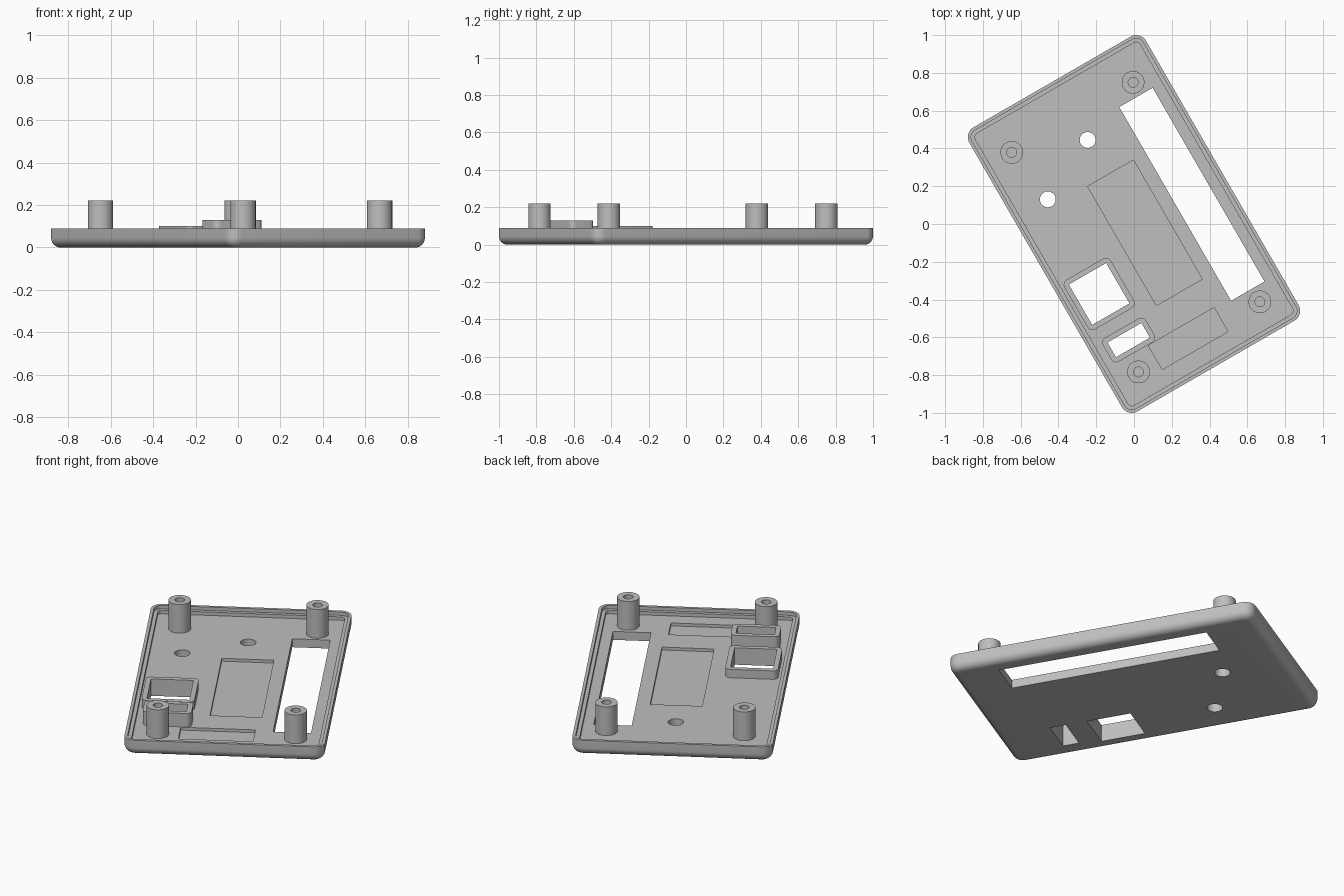
import bpy, bmesh, math
from mathutils import Matrix

if "Cube" in bpy.data.objects:
    bpy.data.objects.remove(bpy.data.objects["Cube"])

TURN = Matrix.Rotation(math.radians(30), 4, 'Z')   # the case sits turned on the ground
FLOOR, RIM = 0.05, 0.09
A, B, R = 0.54, 0.868, 0.06                        # half width, half length, corner radius

grey = bpy.data.materials.new("grey plastic")
grey.diffuse_color = (0.52, 0.52, 0.52, 1)
grey.use_nodes = True
grey.node_tree.nodes["Principled BSDF"].inputs["Base Color"].default_value = grey.diffuse_color


def ring(u0, u1, v0, v1, r, z, steps=8):
    """Rounded rectangle outline at height z (steps=0 gives square corners)."""
    pts = []
    for k, (u, v) in enumerate([(u1 - r, v1 - r), (u0 + r, v1 - r), (u0 + r, v0 + r), (u1 - r, v0 + r)]):
        for i in range(steps + 1):
            a = math.radians(90) * (k + (i / steps if steps else 0))
            pts.append((u + r * math.cos(a), v + r * math.sin(a), z))
    return pts


def circle(u, v, r, z, n=40):
    return [(u + r * math.cos(math.tau * i / n), v + r * math.sin(math.tau * i / n), z) for i in range(n)]


def case_ring(inset, z):
    return ring(-A + inset, A - inset, -B + inset, B - inset, max(R - inset, 0.008), z)


def loft(bm, rings, caps=True):
    """Skin a stack of matching outlines, optionally closing both ends."""
    rows = [[bm.verts.new(p) for p in r] for r in rings]
    for lo, hi in zip(rows, rows[1:]):
        n = len(lo)
        for i in range(n):
            bm.faces.new((lo[i], lo[(i + 1) % n], hi[(i + 1) % n], hi[i]))
    if caps:
        bm.faces.new(rows[0][::-1])
        bm.faces.new(rows[-1])


def finish(bm, name, recalc=True):
    if recalc:
        bmesh.ops.recalc_face_normals(bm, faces=bm.faces)
    bm.transform(TURN)
    mesh = bpy.data.meshes.new(name)
    bm.to_mesh(mesh)
    bm.free()
    mesh.materials.append(grey)
    ob = bpy.data.objects.new(name, mesh)
    bpy.context.collection.objects.link(ob)
    return ob


def smooth(ob):
    bpy.ops.object.select_all(action='DESELECT')
    ob.select_set(True)
    bpy.context.view_layer.objects.active = ob
    bpy.ops.object.shade_smooth_by_angle(angle=math.radians(32))


# Tray shell: rounded underside, outer wall, stepped rim, floor
F = 0.045
rings = []
for i in range(9):
    a = math.radians(90) * i / 8
    rings.append(case_ring(F * (1 - math.sin(a)), F * (1 - math.cos(a))))
rings += [case_ring(0, RIM), case_ring(0.017, RIM), case_ring(0.017, 0.07),
          case_ring(0.037, 0.07), case_ring(0.037, FLOOR)]
bm = bmesh.new()
loft(bm, rings)
shell = finish(bm, "tray_shell")

# Openings and shallow pockets: u0, u1, v0, v1, bottom
BIG = (-0.459, -0.231, -0.352, -0.105)
SMALL = (-0.435, -0.228, -0.563, -0.473)
cuts = [
    (0.242, 0.446, -0.609, 0.575, -0.1),    # long window
    (*BIG, -0.1), (*SMALL, -0.1),           # framed windows
    (-0.113, 0.167, -0.433, 0.295, 0.033),  # middle pocket
    (-0.256, 0.146, -0.742, -0.595, 0.033), # end pocket
]
bm = bmesh.new()
for *box, z in cuts:
    loft(bm, [ring(*box, 0, z, 0), ring(*box, 0, 0.3, 0)])
for u, v in [(0.010, 0.508), (-0.33, 0.341)]:   # round holes
    loft(bm, [circle(u, v, 0.042, -0.1), circle(u, v, 0.042, 0.3)])
cutter = finish(bm, "opening_cutter")
cutter.hide_render = True

mod = shell.modifiers.new("openings", 'BOOLEAN')
mod.operation, mod.solver, mod.object = 'DIFFERENCE', 'EXACT', cutter
bpy.context.view_layer.objects.active = shell
bpy.ops.object.modifier_apply(modifier=mod.name)
bpy.data.objects.remove(cutter)
smooth(shell)

# Raised frames around the two small windows
for name, box, top in [("large_window_frame", BIG, 0.10), ("small_window_frame", SMALL, 0.13)]:
    w = 0.028
    outer = (box[0] - w, box[1] + w, box[2] - w, box[3] + w)
    bm = bmesh.new()
    loft(bm, [ring(*outer, 0.03, FLOOR), ring(*outer, 0.03, top),
              ring(*box, 0.001, top), ring(*box, 0.001, FLOOR)], caps=False)
    smooth(finish(bm, name, recalc=False))

# Screw posts with blind pilot holes
for i, (u, v) in enumerate([(0.371, 0.652), (-0.371, 0.652), (0.371, -0.69), (-0.371, -0.69)]):
    bm = bmesh.new()
    loft(bm, [circle(u, v, 0.06, FLOOR - 0.01), circle(u, v, 0.06, 0.22),
              circle(u, v, 0.026, 0.22), circle(u, v, 0.026, FLOOR + 0.005)])
    smooth(finish(bm, f"screw_post_{i + 1}"))
